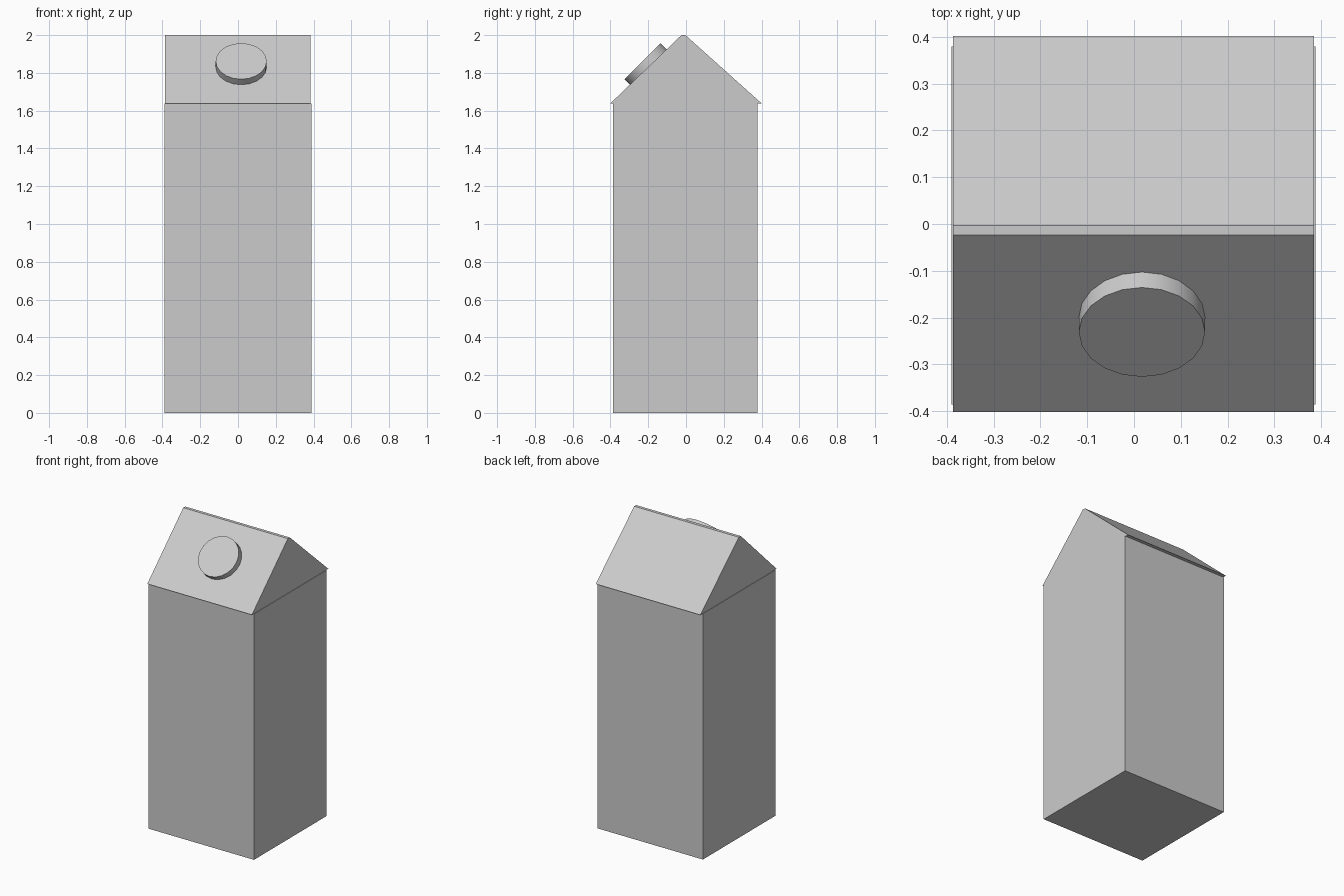
import bpy, math
from mathutils import Vector

if "Cube" in bpy.data.objects:
    bpy.data.objects.remove(bpy.data.objects["Cube"])


def prism(name, profile, x0, x1):
    """Extrude a (y, z) profile, counter-clockwise seen from +x, from x0 to x1."""
    n = len(profile)
    verts = [(x, y, z) for x in (x0, x1) for y, z in profile]
    faces = [tuple(reversed(range(n))), tuple(range(n, 2 * n))]
    faces += [(i, (i + 1) % n, n + (i + 1) % n, n + i) for i in range(n)]
    mesh = bpy.data.meshes.new(name)
    mesh.from_pydata(verts, [], faces)
    obj = bpy.data.objects.new(name, mesh)
    bpy.context.collection.objects.link(obj)
    return obj


EAVE_Z = 1.637

# Tall carton body
prism("carton_body", [(-0.386, 0), (0.379, 0), (0.379, EAVE_Z), (-0.386, EAVE_Z)], -0.39, 0.388)

# Gabled top with slight overhang and narrow flat ridge
prism("gable_top", [(-0.402, EAVE_Z), (0.402, EAVE_Z), (-0.003, 2.0), (-0.024, 2.0)], -0.387, 0.384)

# Round screw cap on the front slope, sunk a little into it
tilt = math.radians(45)
normal = Vector((0, -math.sin(tilt), math.cos(tilt)))
face_centre = Vector((0.017, -0.231, 1.862))
depth = 0.07
bpy.ops.mesh.primitive_cylinder_add(vertices=20, radius=0.135, depth=depth,
                                    location=face_centre - normal * depth / 2,
                                    rotation=(tilt, 0, 0))
bpy.context.object.name = "screw_cap"
bpy.ops.object.shade_smooth_by_angle(angle=math.radians(30))
